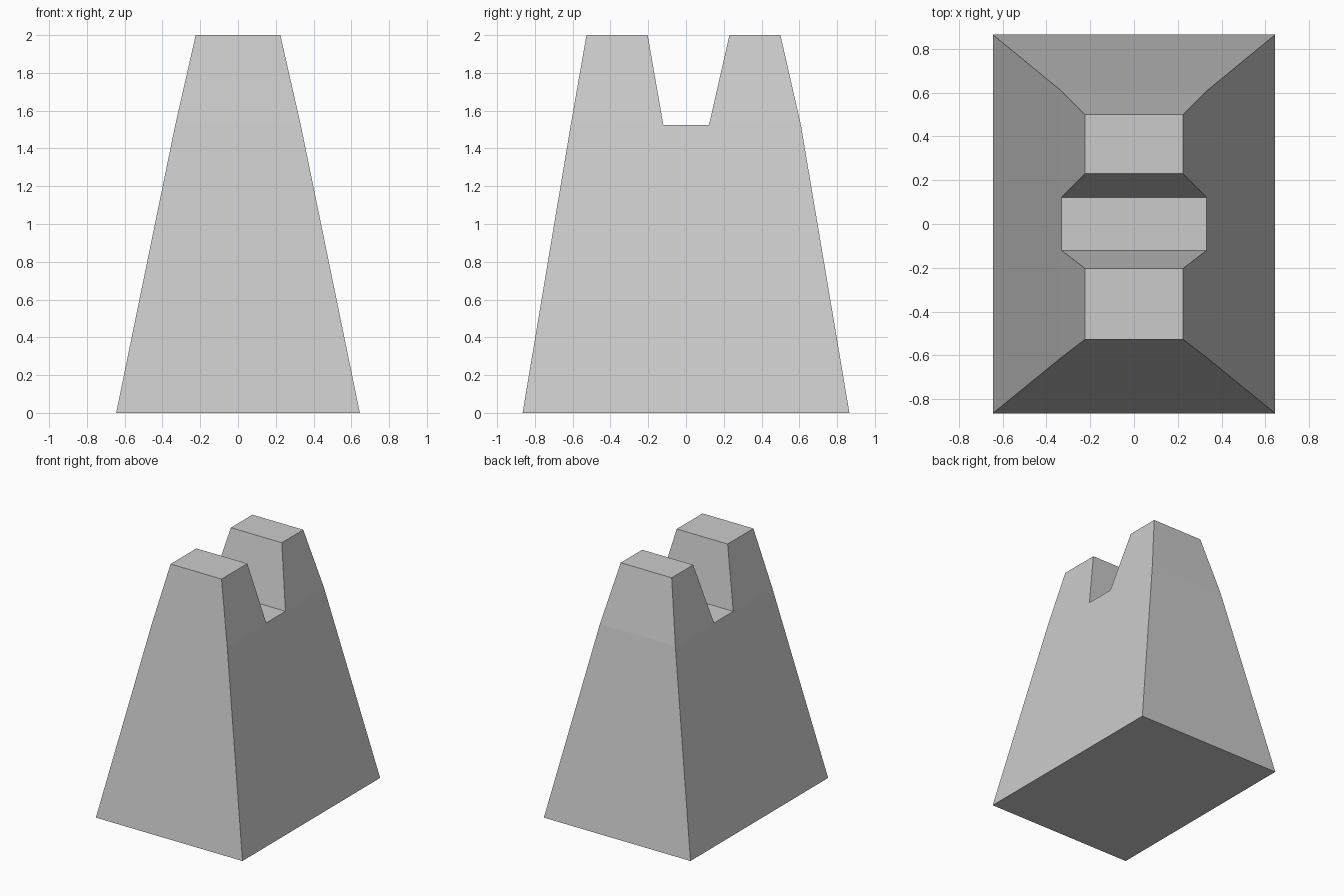
import bpy
import bmesh

cube = bpy.data.objects.get("Cube")
if cube:
    bpy.data.objects.remove(cube, do_unlink=True)

# One plain grey for the whole block
grey = bpy.data.materials.new("light grey")
grey.use_nodes = True
colour = (0.6, 0.6, 0.6, 1)
grey.diffuse_color = colour
grey.node_tree.nodes["Principled BSDF"].inputs["Base Color"].default_value = colour

# Side outline as (y, z), from the front foot over both prongs to the back foot
NOTCH = 1.525
outline = [(-0.865, 0), (-0.61, NOTCH), (-0.527, 2), (-0.203, 2), (-0.12, NOTCH),
           (0.122, NOTCH), (0.23, 2), (0.5, 2), (0.608, NOTCH), (0.865, 0)]
half_width = {0: 0.645, NOTCH: 0.332, 2: 0.224}

bm = bmesh.new()
right, left = ([bm.verts.new((side * half_width[z], y, z)) for y, z in outline]
               for side in (-1, 1))

# Outer strip: slopes, prong tops, notch and underside
count = len(outline)
for i in range(count):
    j = (i + 1) % count
    bm.faces.new((right[i], right[j], left[j], left[i]))

# Sloped sides: the body below the notch and the two prongs above it
for row in (right, left):
    for part in ((0, 1, 4, 5, 8, 9), (1, 2, 3, 4), (5, 6, 7, 8)):
        bm.faces.new([row[i] for i in part])
bmesh.ops.recalc_face_normals(bm, faces=bm.faces)

mesh = bpy.data.meshes.new("notched_block")
bm.to_mesh(mesh)
bm.free()
mesh.materials.append(grey)
block = bpy.data.objects.new("notched_block", mesh)
bpy.context.collection.objects.link(block)
